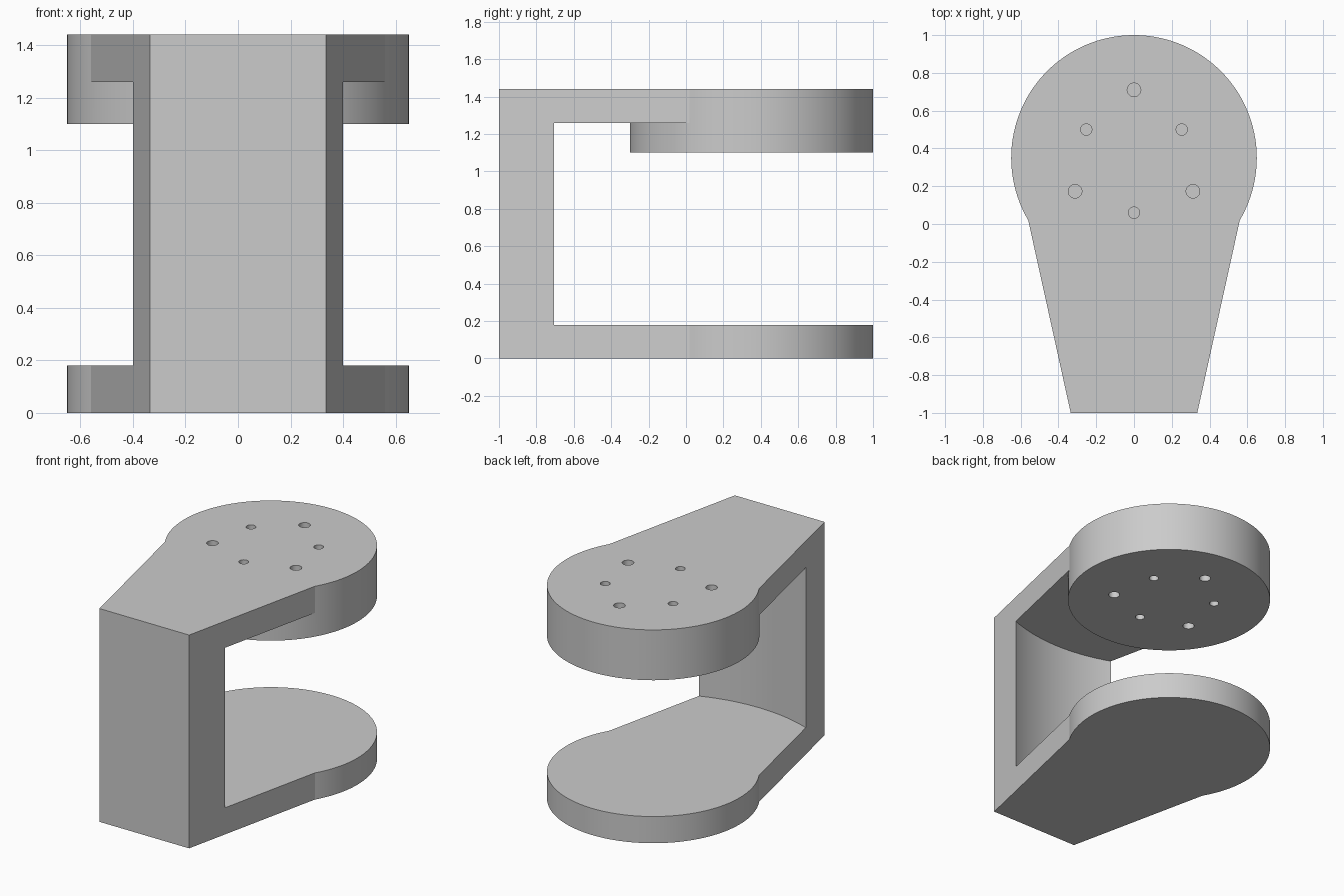
import bpy, bmesh
from math import sin, cos, radians, asin, degrees

cube = bpy.data.objects.get("Cube")
if cube:
    bpy.data.objects.remove(cube, do_unlink=True)

CY, R, WALL_R = 0.35, 0.65, 1.13      # disc centre, disc radius, inner wall radius
HEIGHT, FLOOR, CEILING, DISC_BOTTOM = 1.44, 0.18, 1.26, 1.10
JOIN = degrees(asin(0.33 / R))        # angle where tapered sides meet the disc
SPREAD = degrees(asin(0.33 / WALL_R))

grey = bpy.data.materials.new("light grey")
grey.use_nodes = True
colour = (0.6, 0.6, 0.6, 1)
grey.diffuse_color = colour
grey.node_tree.nodes["Principled BSDF"].inputs["Base Color"].default_value = colour


def arc(radius, start, end, steps, cx=0, cy=CY):
    angles = [radians(start + (end - start) * i / steps) for i in range(steps + 1)]
    return [(cx + radius * cos(a), cy + radius * sin(a)) for a in angles]


def prism(name, outline, z0, z1):
    """Extrude a plan outline between two heights."""
    bm = bmesh.new()
    face = bm.faces.new([bm.verts.new((x, y, z0)) for x, y in outline])
    top = bmesh.ops.extrude_face_region(bm, geom=[face])["geom"]
    bmesh.ops.translate(bm, vec=(0, 0, z1 - z0),
                        verts=[v for v in top if isinstance(v, bmesh.types.BMVert)])
    bmesh.ops.recalc_face_normals(bm, faces=bm.faces)
    mesh = bpy.data.meshes.new(name)
    bm.to_mesh(mesh)
    bm.free()
    mesh.materials.append(grey)
    obj = bpy.data.objects.new(name, mesh)
    bpy.context.collection.objects.link(obj)
    return obj


def cut(target, cutter):
    mod = target.modifiers.new("cut", 'BOOLEAN')
    mod.operation, mod.solver, mod.object = 'DIFFERENCE', 'EXACT', cutter
    bpy.context.view_layer.objects.active = target
    bpy.ops.object.modifier_apply(modifier=mod.name)
    bpy.data.objects.remove(cutter, do_unlink=True)


# Keyhole-shaped block: round back, tapered front
outline = arc(R, -JOIN, 180 + JOIN, 96) + [(-0.335, -1), (0.335, -1)]
bracket = prism("clamp_bracket", outline, 0, HEIGHT)

# Main opening with a curved inner wall
wall = arc(WALL_R, 180 + SPREAD, 360 - SPREAD, 64)
cut(bracket, prism("opening_cutter", wall + [(1.2, 1.2), (-1.2, 1.2)],
                   FLOOR, DISC_BOTTOM))

# Deeper recess under the arm, leaving the thick upper disc
front_of_disc = arc(R, 360 - JOIN, 180 + JOIN, 48)
cut(bracket, prism("recess_cutter", wall + front_of_disc, 1.0, CEILING))

# Ring of holes through the upper disc
holes = [(0, 0.71, 0.036), (0, 0.06, 0.03)]
for side in (-1, 1):
    holes += [(side * 0.253, 0.5, 0.03), (side * 0.312, 0.173, 0.036)]
for x, y, r in holes:
    circle = arc(r, 0, 360, 32, x, y)[:-1]
    cut(bracket, prism("hole_cutter", circle, 1.0, 1.6))

bpy.ops.object.select_all(action='DESELECT')
bracket.select_set(True)
bpy.context.view_layer.objects.active = bracket
bpy.ops.object.shade_smooth_by_angle(angle=radians(15))
